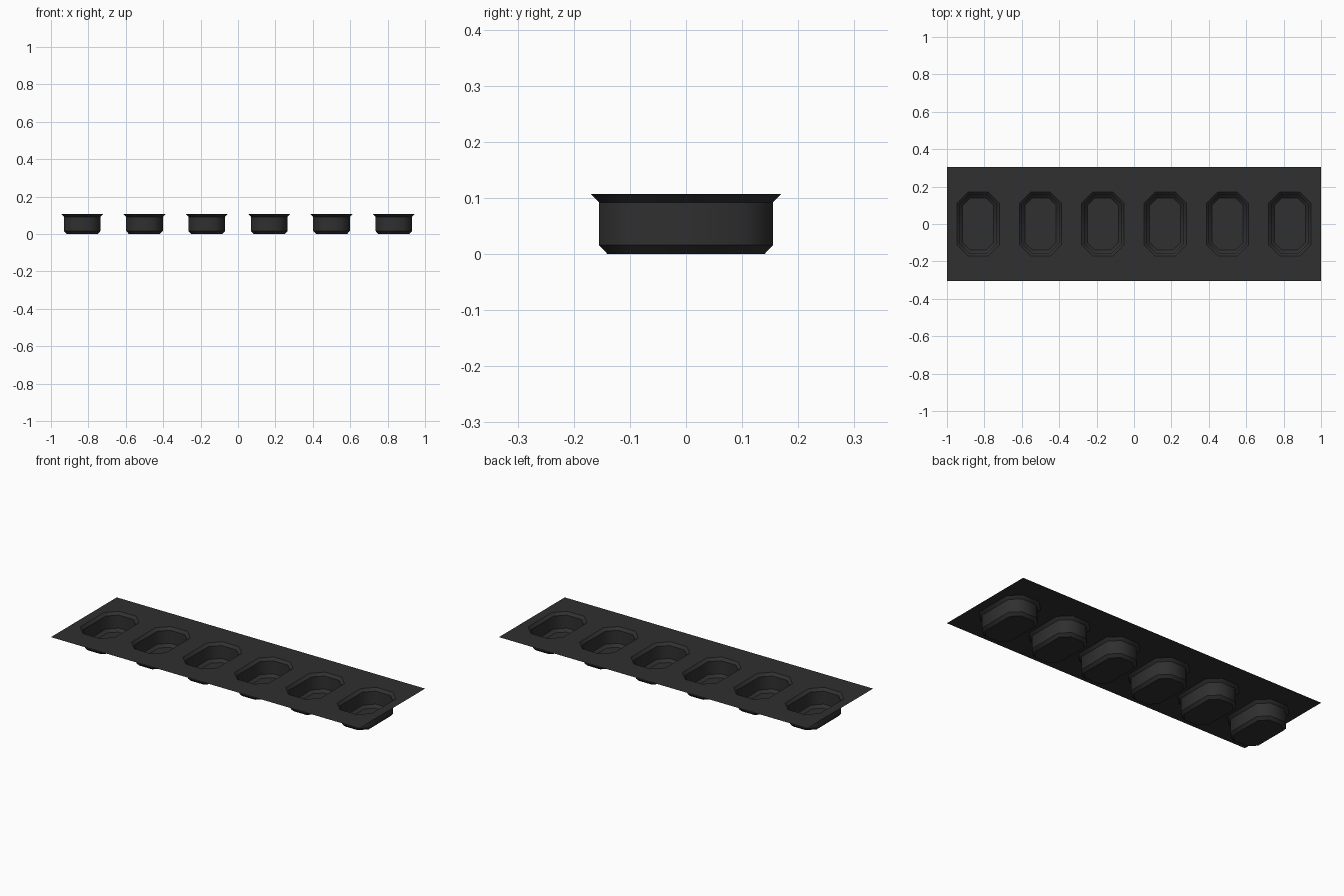
import bpy
import bmesh

if "Cube" in bpy.data.objects:
    bpy.data.objects.remove(bpy.data.objects["Cube"], do_unlink=True)

TOP = 0.107
HALF_DEPTH = 0.305
COUNT = 6
PITCH = 2 / COUNT
# Pocket rings: half width, half depth, corner chamfer, height
RINGS = [(0.113, 0.17, 0.059, TOP), (0.098, 0.155, 0.05, 0.092),
         (0.098, 0.155, 0.05, 0.016), (0.083, 0.14, 0.041, 0.0)]

plastic = bpy.data.materials.new("dark_grey_plastic")
plastic.use_nodes = True
colour = (0.029, 0.029, 0.029, 1)
plastic.diffuse_color = colour
plastic.node_tree.nodes["Principled BSDF"].inputs["Base Color"].default_value = colour


def octagon(bm, w, d, c, z, cx=0):
    """Chamfered rectangle, counter-clockwise, two points per corner."""
    pts = []
    for sx, sy in ((1, 1), (-1, 1), (-1, -1), (1, -1)):
        pair = [(sx * w, sy * (d - c)), (sx * (w - c), sy * d)]
        pts += pair if sx * sy > 0 else pair[::-1]
    return [bm.verts.new((cx + x, y, z)) for x, y in pts]


def to_mesh(bm, name):
    mesh = bpy.data.meshes.new(name)
    bm.to_mesh(mesh)
    bm.free()
    mesh.materials.append(plastic)
    return mesh


def add_object(mesh, name, x=0):
    obj = bpy.data.objects.new(name, mesh)
    obj.location.x = x
    bpy.context.collection.objects.link(obj)


centres = [(i + 0.5) * PITCH - 1 for i in range(COUNT)]

# Thin flat sheet with one chamfered opening per cell
bm = bmesh.new()
for cx in centres:
    hole = octagon(bm, *RINGS[0], cx)
    corners = [bm.verts.new((cx + sx * PITCH / 2, sy * HALF_DEPTH, TOP))
               for sx, sy in ((1, 1), (-1, 1), (-1, -1), (1, -1))]
    for k in range(4):
        a, b, c = hole[2 * k], hole[2 * k + 1], hole[(2 * k + 2) % 8]
        bm.faces.new((a, corners[k], b))
        bm.faces.new((b, corners[k], corners[(k + 1) % 4], c))
bmesh.ops.remove_doubles(bm, verts=bm.verts, dist=0.0001)
add_object(to_mesh(bm, "tray_sheet"), "tray_sheet")

# Pocket: flared lip, upright wall, bevelled base and floor
bm = bmesh.new()
rings = [octagon(bm, *r) for r in RINGS]
for upper, lower in zip(rings, rings[1:]):
    for k in range(8):
        n = (k + 1) % 8
        bm.faces.new((upper[k], upper[n], lower[n], lower[k])).smooth = True
bm.faces.new(rings[-1])
# Corners shade smoothly around the pocket, the level changes stay crisp
for e in bm.edges:
    if abs(e.verts[0].co.z - e.verts[1].co.z) < 0.001:
        e.smooth = False
pocket = to_mesh(bm, "pocket")
for i, cx in enumerate(centres):
    add_object(pocket, f"pocket_{i + 1}", cx)
